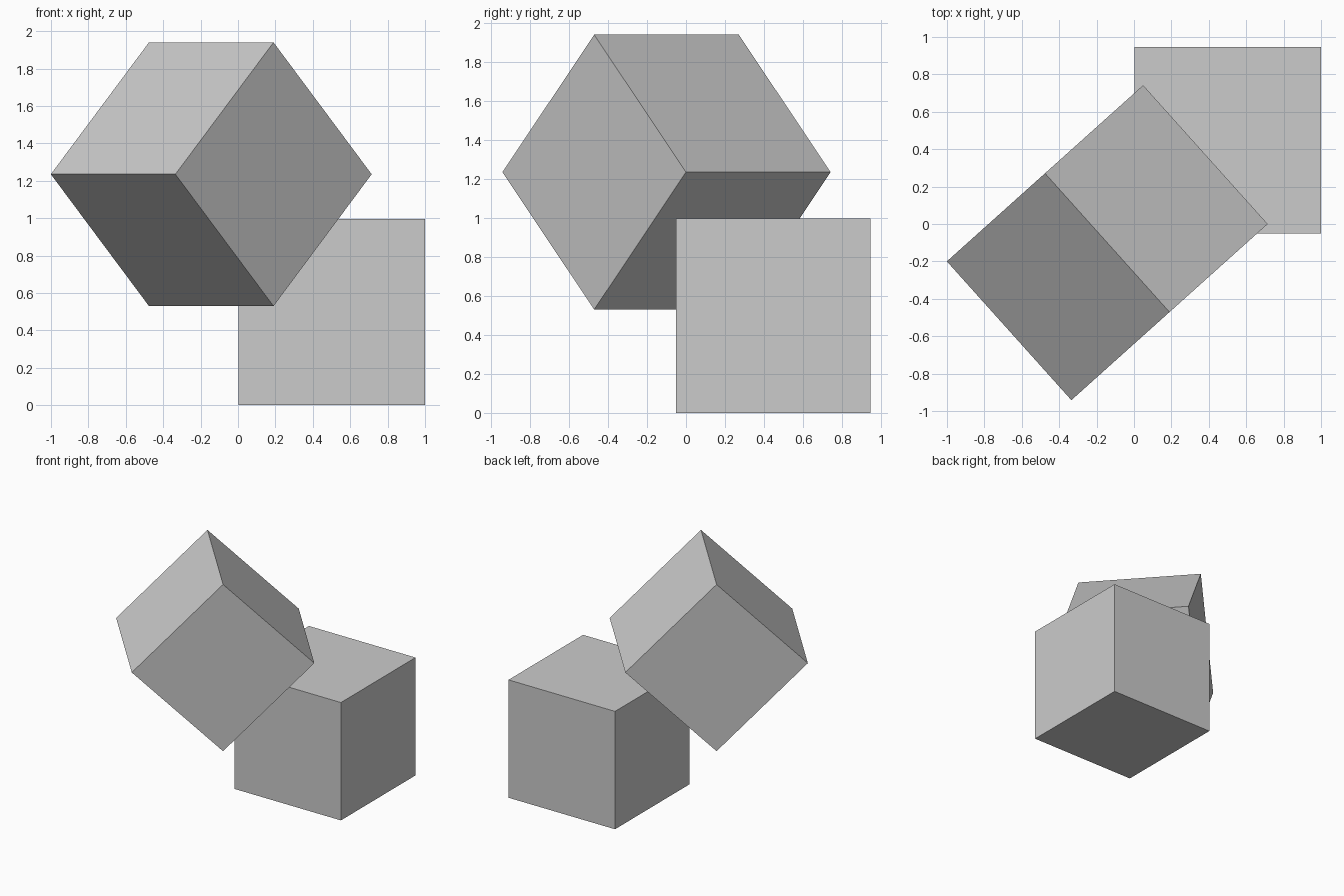
import bpy
from math import radians

if "Cube" in bpy.data.objects:
    bpy.data.objects.remove(bpy.data.objects["Cube"])

SIZE = 0.997


def cube(name, location, rotation=(0, 0, 0)):
    bpy.ops.mesh.primitive_cube_add(
        size=SIZE, location=location, rotation=[radians(a) for a in rotation])
    bpy.context.object.name = name


# Upright cube on the ground
cube("lower_cube", (0.5, 0.448, SIZE / 2))

# Cube tipped onto its edge, then turned about the vertical
cube("tilted_cube", (-0.143, -0.1, 1.235), (0, 45, 41.9))
